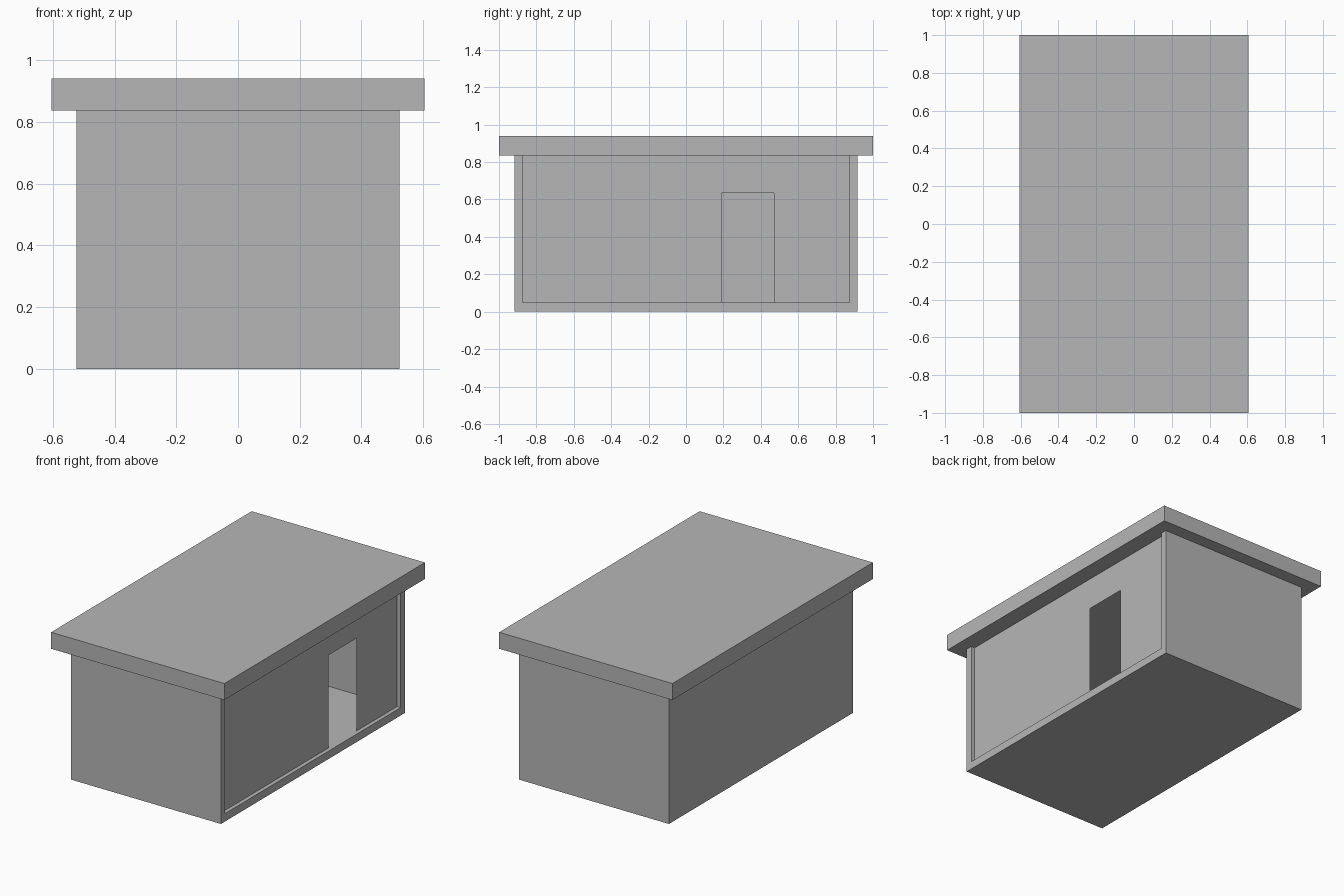
import bpy
import bmesh

# Remove the default cube
cube = bpy.data.objects.get("Cube")
if cube:
    bpy.data.objects.remove(cube, do_unlink=True)

# Single plain grey finish
grey = bpy.data.materials.new("plain_grey")
grey.use_nodes = True
color = (0.47, 0.47, 0.47, 1.0)
grey.diffuse_color = color
grey.node_tree.nodes["Principled BSDF"].inputs["Base Color"].default_value = color


def add_object(name, bm):
    mesh = bpy.data.meshes.new(name)
    bm.to_mesh(mesh)
    bm.free()
    mesh.materials.append(grey)
    obj = bpy.data.objects.new(name, mesh)
    bpy.context.collection.objects.link(obj)
    return obj


def box(name, x, y, z):
    """Box from (min, max) ranges on each axis."""
    bm = bmesh.new()
    bmesh.ops.create_cube(bm, size=1)
    for v in bm.verts:
        for axis, (low, high) in enumerate((x, y, z)):
            v.co[axis] = low if v.co[axis] < 0 else high
    return add_object(name, bm)


HALF_X, HALF_Y = 0.523, 0.917      # outer faces of the body
INNER_Y = 0.875                    # inner faces of the end walls
WALL = HALF_Y - INNER_Y
FLOOR, EAVES, TOP = 0.05, 0.836, 0.94
RECESS = 0.025                     # setback of the doorway wall
DOOR_Y, DOOR_TOP = (0.19, 0.47), 0.635

# Floor slab and overhanging flat roof
box("floor_slab", (-HALF_X, HALF_X), (-HALF_Y, HALF_Y), (0, FLOOR))
box("roof_slab", (-0.605, 0.605), (-1, 1), (EAVES, TOP))

# End walls and the closed long wall
box("front_wall", (-HALF_X, HALF_X), (-HALF_Y, -INNER_Y), (FLOOR, EAVES))
box("back_wall", (-HALF_X, HALF_X), (INNER_Y, HALF_Y), (FLOOR, EAVES))
box("right_wall", (-HALF_X, -HALF_X + WALL), (-INNER_Y, INNER_Y), (FLOOR, EAVES))

# Thin recessed wall with a cut-out doorway
bm = bmesh.new()
outline = [
    (-INNER_Y, FLOOR), (DOOR_Y[0], FLOOR), (DOOR_Y[0], DOOR_TOP),
    (DOOR_Y[1], DOOR_TOP), (DOOR_Y[1], FLOOR), (INNER_Y, FLOOR),
    (INNER_Y, EAVES), (-INNER_Y, EAVES),
]
bm.faces.new([bm.verts.new((HALF_X - RECESS, y, z)) for y, z in outline])
add_object("left_doorway_wall", bm)
